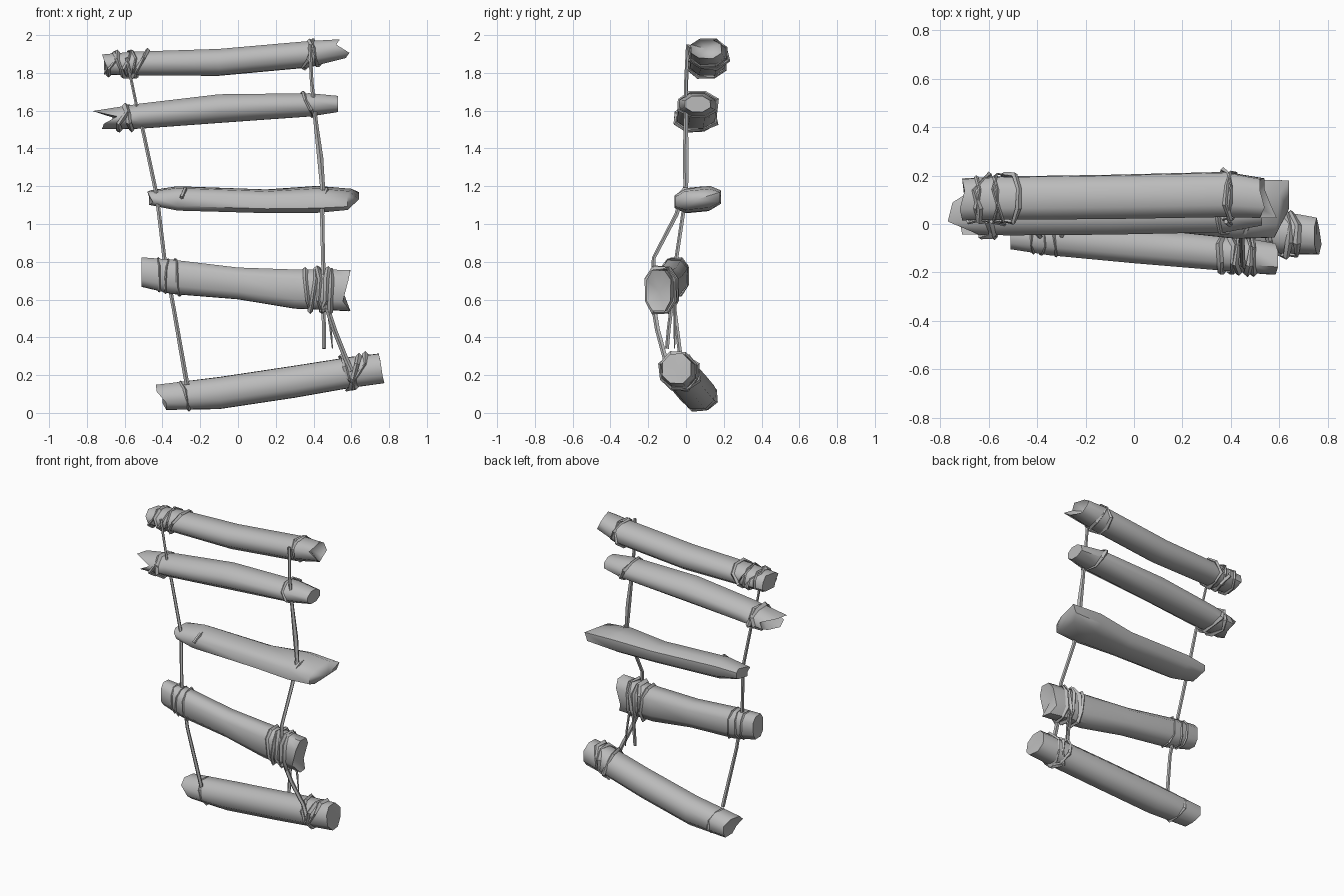
import bpy, bmesh, math, random
from mathutils import Vector

random.seed(4)
cube = bpy.data.objects.get("Cube")
if cube:
    bpy.data.objects.remove(cube, do_unlink=True)

mat = bpy.data.materials.new("plain grey")
mat.use_nodes = True
GREY = (0.5, 0.5, 0.5, 1)
mat.diffuse_color = GREY
mat.node_tree.nodes["Principled BSDF"].inputs["Base Color"].default_value = GREY
SIDES = 8


def finish(bm, name, angle):
    bmesh.ops.recalc_face_normals(bm, faces=bm.faces)
    mesh = bpy.data.meshes.new(name)
    bm.to_mesh(mesh)
    bm.free()
    mesh.materials.append(mat)
    obj = bpy.data.objects.new(name, mesh)
    bpy.context.collection.objects.link(obj)
    bpy.ops.object.select_all(action='DESELECT')
    obj.select_set(True)
    bpy.context.view_layer.objects.active = obj
    bpy.ops.object.shade_smooth_by_angle(angle=math.radians(angle))


def boxy(value, power):
    return math.copysign(abs(value) ** power, value)


def log(name, stations, left_cut, right_cut, notch=(0.0, 0.0), power=1.0, shear=0.0):
    """Loft rings (x, y, z, half depth, half height); cuts shift end corners along x,
    a power under 1 squares the section, shear lifts its back."""
    bm = bmesh.new()
    wobble = [random.uniform(1.0, 1.07) for k in range(SIDES)]
    rings = []
    for i, (x, y, z, ry, rz) in enumerate(stations):
        cut = left_cut if i == 0 else right_cut if i == len(stations) - 1 else [0] * SIDES
        ring = []
        for k in range(SIDES):
            a = math.tau * (k + 0.5) / SIDES
            dy = ry * wobble[k] * boxy(math.cos(a), power)
            dz = rz * wobble[k] * boxy(math.sin(a), power) + shear * dy
            ring.append(bm.verts.new((x + cut[k], y + dy, z + dz)))
        rings.append(ring)
    for a, b in zip(rings, rings[1:]):
        for k in range(SIDES):
            n = (k + 1) % SIDES
            bm.faces.new((a[k], a[n], b[n], b[k]))
    # Broken ends: a fan to a centre point that can be sunk into the wood
    for ring, st, depth in ((rings[0], stations[0], notch[0]), (rings[-1], stations[-1], -notch[1])):
        c = bm.verts.new((st[0] + depth, st[1], st[2]))
        for k in range(SIDES):
            bm.faces.new((ring[k], ring[(k + 1) % SIDES], c))
    finish(bm, name, 60)
    return stations


def tube(bm, points, radii, closed=False, sides=5):
    """Sweep a small polygon along points, with one radius per point."""
    pts = [Vector(p) for p in points]
    n = len(pts)
    rings = []
    for i, (p, r) in enumerate(zip(pts, radii)):
        before = pts[i - 1] if (i or closed) else p
        after = pts[(i + 1) % n] if (i < n - 1 or closed) else p
        t = (after - before).normalized()
        u = t.cross(Vector((1, 0.05, 0.02))).normalized()
        v = t.cross(u)
        rings.append([bm.verts.new(p + r * (math.cos(math.tau * k / sides) * u + math.sin(math.tau * k / sides) * v))
                      for k in range(sides)])
    pairs = list(zip(rings, rings[1:])) + ([(rings[-1], rings[0])] if closed else [])
    for a, b in pairs:
        for k in range(sides):
            m = (k + 1) % sides
            bm.faces.new((a[k], a[m], b[m], b[k]))
    if not closed:
        bm.faces.new(rings[0])
        bm.faces.new(rings[-1])


def section(stations, x):
    for a, b in zip(stations, stations[1:]):
        if x <= b[0]:
            break
    f = min(max((x - a[0]) / (b[0] - a[0]), 0), 1)
    return [p + (q - p) * f for p, q in zip(a, b)]


def binding(name, stations, loops, r=0.011, rough=0.012, power=1.0):
    """Frayed rope loops (x, lean) wound around a log."""
    bm = bmesh.new()
    for x, lean in loops:
        pts = []
        for k in range(SIDES):
            a = math.tau * (k + 0.5) / SIDES
            px = x + lean * math.sin(a) + random.uniform(-rough, rough) * 0.7
            _, y, z, ry, rz = section(stations, px)
            g = 1.03 + random.uniform(0, rough * 7)
            pts.append((px, y + ry * g * boxy(math.cos(a), power), z + rz * g * boxy(math.sin(a), power)))
        tube(bm, pts, [r * random.uniform(0.4, 1.3) for p in pts], closed=True, sides=4)
    finish(bm, name, 35)


def rope(name, points, radii):
    bm = bmesh.new()
    tube(bm, points, radii)
    finish(bm, name, 60)


# Rungs, from the top down
ragged = [0.0, 0.01, -0.01, 0.0, 0.02, 0.0, 0.01, 0.0]
top_rung = log("top_rung", [
    (-0.71, 0.10, 1.845, 0.09, 0.055), (-0.55, 0.105, 1.85, 0.093, 0.065),
    (-0.10, 0.11, 1.857, 0.095, 0.073), (0.38, 0.12, 1.90, 0.097, 0.072),
    (0.52, 0.105, 1.928, 0.085, 0.052)],
    ragged, [0.0, 0.0, 0.02, 0.0, 0.07, 0.05, 0.02, 0.02], (0.01, 0.06), power=0.9)
second_rung = log("second_rung", [
    (-0.68, 0.05, 1.55, 0.10, 0.05), (-0.52, 0.05, 1.57, 0.103, 0.07),
    (-0.10, 0.055, 1.61, 0.105, 0.08), (0.38, 0.06, 1.63, 0.10, 0.065),
    (0.53, 0.06, 1.635, 0.07, 0.045)],
    [0.02, -0.07, -0.09, 0.04, -0.03, -0.04, 0.0, 0.0], [0.0] * SIDES, (0.06, 0.0))
middle_rung = log("middle_rung", [
    (-0.47, 0.05, 1.14, 0.075, 0.035), (-0.32, 0.05, 1.135, 0.09, 0.06),
    (0.15, 0.06, 1.12, 0.095, 0.058), (0.42, 0.06, 1.13, 0.125, 0.065),
    (0.58, 0.06, 1.13, 0.12, 0.05)],
    ragged, [0.06, 0.02, 0.01, 0.0, 0.0, 0.0, 0.01, 0.04], (0.0, -0.06), power=0.7, shear=0.1)
fourth_rung = log("fourth_rung", [
    (-0.51, -0.05, 0.745, 0.055, 0.08), (-0.35, -0.06, 0.72, 0.07, 0.093),
    (0.0, -0.09, 0.685, 0.073, 0.086), (0.30, -0.115, 0.655, 0.073, 0.106),
    (0.50, -0.135, 0.65, 0.07, 0.11), (0.585, -0.145, 0.647, 0.065, 0.112)],
    [0.0] * SIDES, [0.0, 0.01, 0.01, 0.0, -0.03, 0.01, 0.0, -0.03], (0.0, 0.03), power=0.75)
bottom_rung = log("bottom_rung", [
    (-0.40, 0.08, 0.083, 0.085, 0.068), (-0.10, 0.06, 0.105, 0.09, 0.086),
    (0.30, 0.01, 0.165, 0.09, 0.086), (0.60, -0.035, 0.215, 0.09, 0.083),
    (0.755, -0.05, 0.235, 0.077, 0.08)],
    [0.0, -0.02, -0.035, -0.03, 0.02, 0.02, 0.02, 0.0], [0.0, -0.01, -0.01, 0.0, 0.01, 0.02, 0.01, 0.0], (0.02, 0.0), power=0.9)

# Rope windings
binding("top_right_binding", top_rung, [(-0.66, 0.02), (-0.62, -0.03), (-0.58, 0.02), (-0.55, -0.02), (-0.52, 0.03)], rough=0.025)
binding("top_left_binding", top_rung, [(0.37, 0.02), (0.40, -0.03)], rough=0.02)
binding("second_right_binding", second_rung, [(-0.61, 0.03), (-0.58, -0.02)], 0.014, rough=0.02)
binding("second_left_binding", second_rung, [(0.37, -0.03)])
binding("fourth_right_binding", fourth_rung, [(-0.42, 0.0), (-0.38, 0.01), (-0.32, -0.01)], 0.006, rough=0.008, power=0.75)
binding("fourth_left_binding", fourth_rung, [(0.37, -0.01), (0.40, 0.01), (0.43, -0.01), (0.46, 0.015), (0.49, 0.0)],
        0.013, rough=0.016, power=0.75)
binding("bottom_right_binding", bottom_rung, [(-0.28, -0.02)], 0.009)
binding("bottom_left_binding", bottom_rung, [(0.58, -0.03), (0.62, 0.04), (0.65, 0.03)], 0.013, rough=0.025)

# Knots poking out of the middle rung
for label, x in (("right", -0.29), ("left", 0.46)):
    rope(f"middle_{label}_knot", [(x - 0.01, -0.05, 1.14), (x + 0.01, -0.01, 1.185), (x, 0.05, 1.18)], [0.011] * 3)

# Side ropes, thin at the top and thicker below
rope("right_rope", [(-0.59, 0.01, 1.88), (-0.54, 0.0, 1.64), (-0.50, 0.0, 1.48), (-0.43, 0.0, 1.15),
                    (-0.39, -0.05, 0.82), (-0.34, -0.06, 0.55), (-0.27, -0.01, 0.15)],
     [0.008, 0.008, 0.01, 0.011, 0.011, 0.011, 0.013])
rope("left_rope", [(0.38, 0.01, 1.95), (0.39, 0.0, 1.75), (0.41, 0.0, 1.55), (0.435, 0.0, 1.35), (0.447, 0.0, 1.20),
                   (0.445, -0.05, 1.05), (0.45, -0.17, 0.82), (0.46, -0.18, 0.55)],
     [0.01, 0.01, 0.012, 0.017, 0.014, 0.012, 0.011, 0.014])
rope("lower_left_rope", [(0.47, -0.17, 0.56), (0.51, -0.15, 0.44), (0.57, -0.11, 0.29), (0.60, -0.12, 0.22)], [0.014] * 4)
rope("loose_strand_a", [(0.45, -0.07, 0.60), (0.455, -0.09, 0.45), (0.455, -0.10, 0.34)], [0.011] * 3)
rope("loose_strand_b", [(0.47, -0.06, 0.58), (0.49, -0.06, 0.45), (0.50, -0.06, 0.34)], [0.008, 0.007, 0.003])
